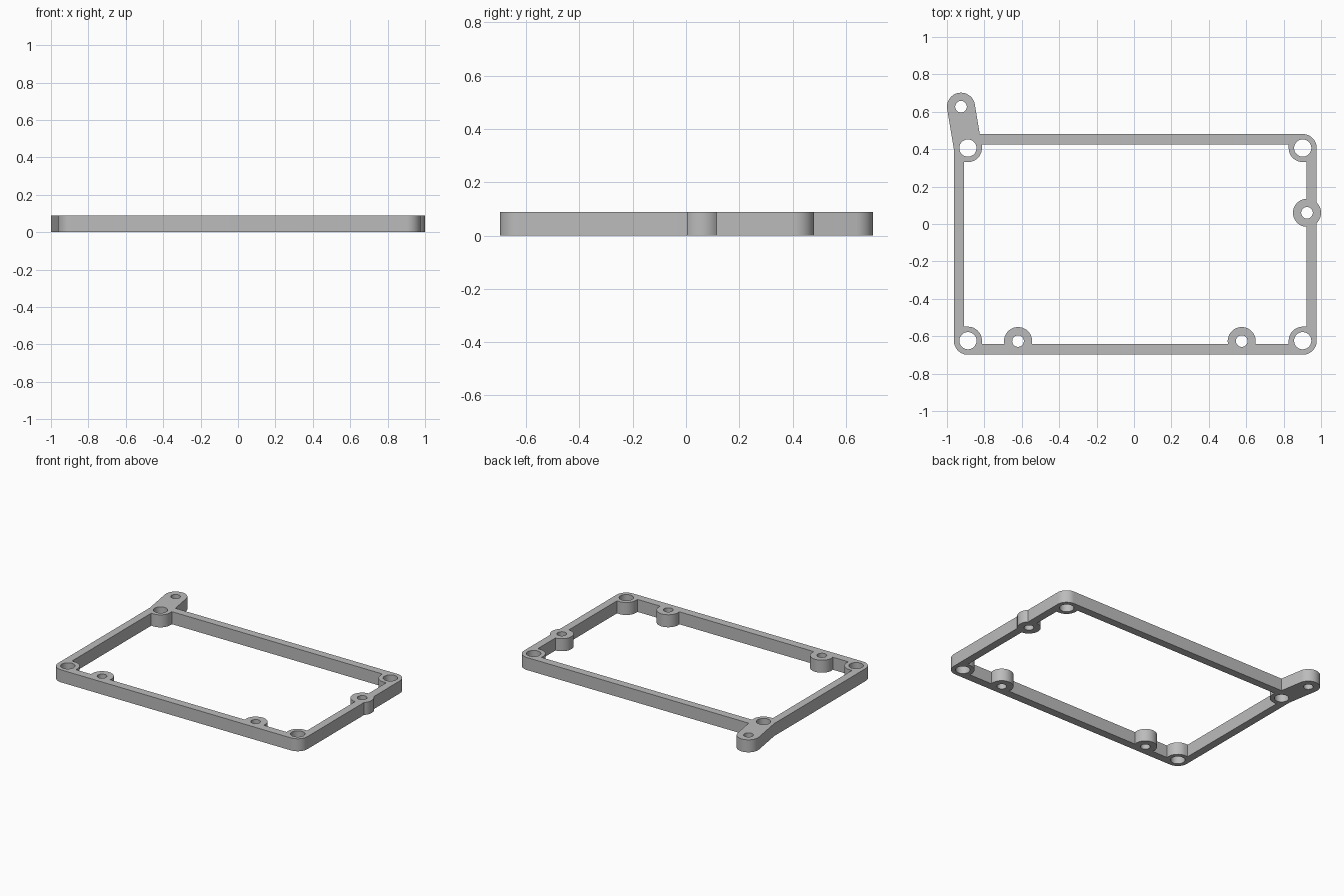
import bpy
import bmesh
from math import cos, sin, radians, degrees, acos, asin, atan2

cube = bpy.data.objects.get("Cube")
if cube:
    bpy.data.objects.remove(cube, do_unlink=True)

HEIGHT = 0.088
R = 0.075                                       # radius of every boss
LEFT, RIGHT, BACK, FRONT = -0.888, 0.902, 0.406, -0.624   # corner boss centres
IN_L, IN_R, IN_B, IN_F = -0.908, 0.922, 0.426, -0.642     # inner wall faces
SIDE_TAB = (0.925, 0.06)
FRONT_TABS = [(-0.62, -0.626), (0.576, -0.626)]
ARM = (-0.925, 0.627)


def arc(centre, start, end, r=R):
    """Points on an arc, angles in degrees."""
    n = max(6, round(abs(end - start) / 7.5))
    angles = [radians(start + (end - start) * i / n) for i in range(n + 1)]
    return [(centre[0] + r * cos(a), centre[1] + r * sin(a)) for a in angles]


# Outer outline: rounded corners, side tab bulge and slanted mounting arm
bulge = degrees(acos((RIGHT + R - SIDE_TAB[0]) / R))
lean = degrees(atan2(ARM[1] - BACK, ARM[0] - LEFT))
arm_root = arc((LEFT, BACK), lean - 90, lean + 90)
slope = (ARM[0] - LEFT) / (ARM[1] - BACK)
root_x = arm_root[0][0] + slope * (BACK + R - arm_root[0][1])
outer = (arc((LEFT, FRONT), 180, 270) + arc((RIGHT, FRONT), 270, 360)
         + arc(SIDE_TAB, -bulge, bulge) + arc((RIGHT, BACK), 0, 90)
         + [(root_x, BACK + R)] + arc(ARM, lean - 90, lean + 90)
         + [arm_root[-1]])

# Inner outline: straight walls interrupted by the bosses
inner = [(IN_L, FRONT + R)] + arc((LEFT, FRONT), 90, 0) + [(LEFT + R, IN_F)]
for tab in FRONT_TABS:
    dip = degrees(asin((tab[1] - IN_F) / R))
    inner += arc(tab, 180 + dip, -dip)
inner += [(RIGHT - R, IN_F)] + arc((RIGHT, FRONT), 180, 90) + [(IN_R, FRONT + R)]
inner += arc(SIDE_TAB, 268, 92)[::1]
inner += [(IN_R, BACK - R)] + arc((RIGHT, BACK), 270, 180) + [(RIGHT - R, IN_B)]
inner += [(LEFT + R, IN_B)] + arc((LEFT, BACK), 0, -90) + [(IN_L, BACK - R)]

# Screw holes: large in the corners, small in the tabs and arm
loops = [outer, inner]
for x in (LEFT, RIGHT):
    for y in (FRONT, BACK):
        loops.append(arc((x, y), 0, 360, 0.046)[:-1])
for centre in FRONT_TABS + [SIDE_TAB, ARM]:
    loops.append(arc(centre, 0, 360, 0.031)[:-1])

# Filled flat profile, extruded to the frame height
curve = bpy.data.curves.new("mounting_frame", "CURVE")
curve.dimensions = "2D"
curve.fill_mode = "BOTH"
curve.extrude = HEIGHT / 2
for loop in loops:
    spline = curve.splines.new("POLY")
    spline.points.add(len(loop) - 1)
    for point, (x, y) in zip(spline.points, loop):
        point.co = (x, y, 0, 1)
    spline.use_cyclic_u = True

grey = bpy.data.materials.new("plain_grey")
grey.use_nodes = True
colour = (0.5, 0.5, 0.5, 1)
grey.diffuse_color = colour
grey.node_tree.nodes["Principled BSDF"].inputs["Base Color"].default_value = colour
curve.materials.append(grey)

frame = bpy.data.objects.new("mounting_frame", curve)
frame.location.z = HEIGHT / 2
bpy.context.collection.objects.link(frame)
bpy.ops.object.select_all(action="DESELECT")
frame.select_set(True)
bpy.context.view_layer.objects.active = frame
bpy.ops.object.convert(target="MESH")
frame = bpy.context.object

# Weld the caps to the walls and shade the curved walls smooth
bm = bmesh.new()
bm.from_mesh(frame.data)
bmesh.ops.remove_doubles(bm, verts=bm.verts, dist=0.0001)
bmesh.ops.recalc_face_normals(bm, faces=bm.faces)
bm.to_mesh(frame.data)
bm.free()
bpy.ops.object.shade_smooth_by_angle(angle=radians(30))
